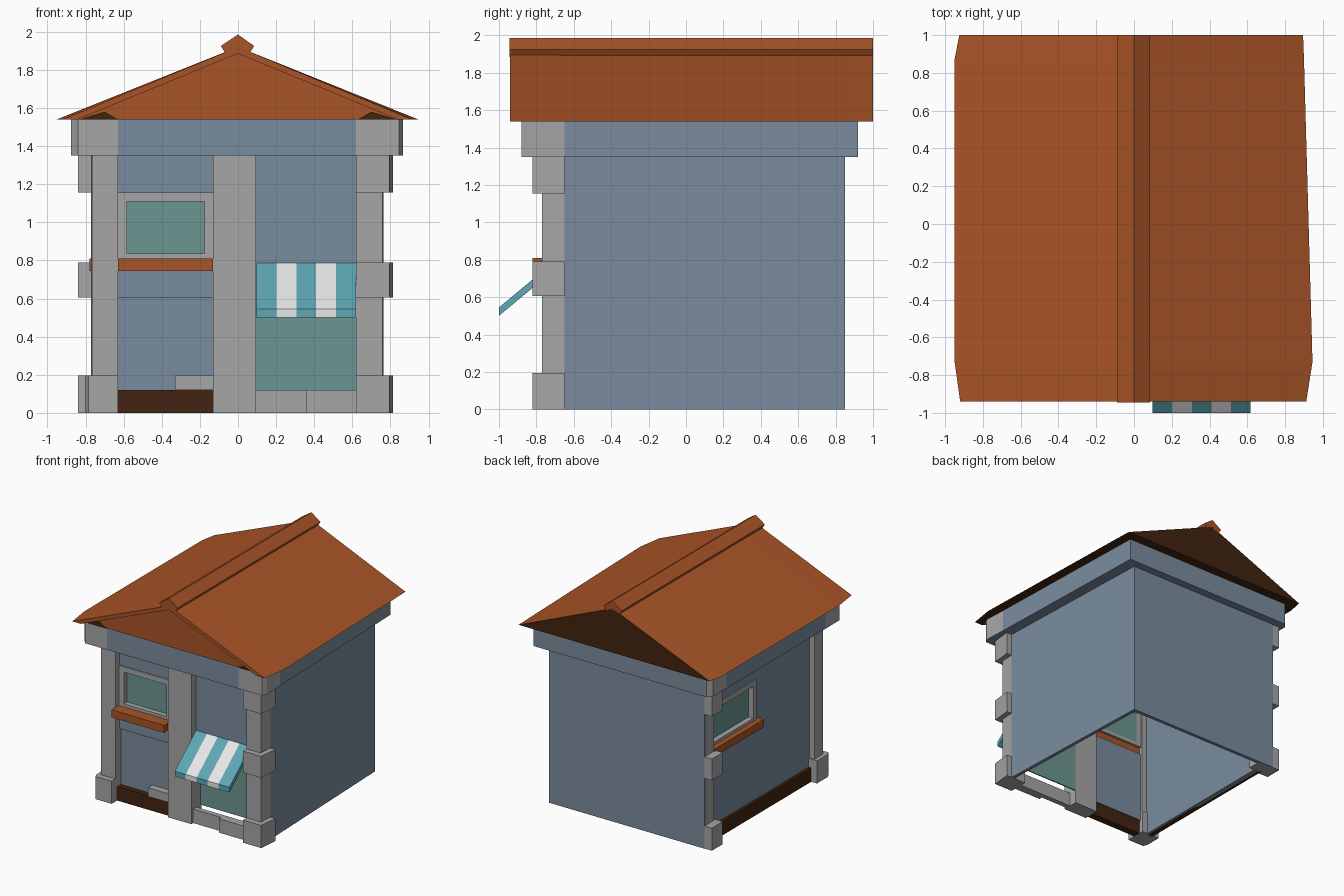
import bpy, bmesh
from mathutils import Vector

if "Cube" in bpy.data.objects:
    bpy.data.objects.remove(bpy.data.objects["Cube"])


def material(name, rgb):
    m = bpy.data.materials.new(name)
    lin = [(c / 255 / 12.92) if c < 10.3 else ((c / 255 + 0.055) / 1.055) ** 2.4 for c in rgb]
    m.diffuse_color = (*lin, 1)
    m.use_nodes = True
    m.node_tree.nodes["Principled BSDF"].inputs["Base Color"].default_value = m.diffuse_color
    return m


BLUE = material("slate_blue_wall", (122, 140, 158))
GREY = material("grey_stone", (166, 166, 166))
ORANGE = material("terracotta", (169, 84, 39))
BROWN = material("dark_brown_wood", (66, 36, 16))
TEAL = material("teal_cloth", (94, 167, 181))
WHITE = material("white_cloth", (242, 242, 242))
GLASS = material("green_glass", (108, 150, 145))


def finish(name, bm, mats):
    bmesh.ops.recalc_face_normals(bm, faces=bm.faces)
    me = bpy.data.meshes.new(name)
    bm.to_mesh(me)
    bm.free()
    for m in mats:
        me.materials.append(m)
    ob = bpy.data.objects.new(name, me)
    bpy.context.collection.objects.link(ob)
    return ob


def prism(name, points, offset, mats, rule=None):
    """Extrude a closed 3D outline by an offset; rule picks a material per face."""
    bm = bmesh.new()
    a = [bm.verts.new(p) for p in points]
    b = [bm.verts.new(Vector(p) + Vector(offset)) for p in points]
    bm.faces.new(a)
    bm.faces.new(b)
    n = len(a)
    for i in range(n):
        bm.faces.new((a[i], a[(i + 1) % n], b[(i + 1) % n], b[i]))
    bmesh.ops.recalc_face_normals(bm, faces=bm.faces)
    if rule:
        bm.normal_update()
        for f in bm.faces:
            f.material_index = rule(f.calc_center_median(), f.normal)
    return finish(name, bm, mats)


def plan(name, pts, z0, z1, mat):
    return prism(name, [(x, y, z0) for x, y in pts], (0, 0, z1 - z0), [mat])


def box(name, x0, x1, y0, y1, z0, z1, mat):
    return plan(name, [(x0, y0), (x1, y0), (x1, y1), (x0, y1)], z0, z1, mat)


# Outer walls, open underneath; the right wall tapers in toward the back
plan("right_wall", [(0.762, -0.65), (0.71, 0.85), (0.68, 0.85), (0.732, -0.65)], 0, 1.36, BLUE)
box("back_wall", -0.77, 0.70, 0.82, 0.85, 0, 1.36, BLUE)
box("left_wall_front_part", -0.72, -0.68, -0.66, 0.08, 0, 1.36, BLUE)
box("left_wall_lower", -0.72, -0.68, 0.08, 0.74, 0, 0.80, BLUE)
box("left_wall_upper", -0.72, -0.68, 0.08, 0.74, 1.15, 1.36, BLUE)
box("left_base_board", -0.745, -0.70, -0.66, 0.74, 0, 0.12, BROWN)

# Corner pillars and the central pillar
plan("front_right_pillar", [(0.62, -0.77), (0.757, -0.77), (0.763, -0.65), (0.62, -0.65)], 0, 1.36, GREY)
plan("front_left_pillar", [(-0.765, -0.77), (-0.63, -0.77), (-0.63, -0.65), (-0.77, -0.65)], 0, 1.36, GREY)
box("back_left_pillar", -0.77, -0.63, 0.72, 0.845, 0, 1.36, GREY)
box("central_pillar", -0.13, 0.095, -0.77, -0.63, 0, 1.36, GREY)

# Stone blocks on the corners
for i, (z0, z1) in enumerate([(0, 0.195), (0.605, 0.79), (1.155, 1.35)]):
    plan(f"front_right_block_{i}", [(0.62, -0.82), (0.795, -0.82), (0.812, -0.65), (0.62, -0.65)], z0, z1, GREY)
    box(f"back_left_block_{i}", -0.84, -0.75, 0.70, 0.848, z0, z1, GREY)
plan("front_left_foot", [(-0.785, -0.82), (-0.63, -0.82), (-0.63, -0.64), (-0.80, -0.64), (-0.80, -0.78)],
     0, 0.195, GREY)

# Cornice with stone corners
cornice = [(-0.84, -0.88), (-0.63, -0.88), (0.62, -0.88), (0.845, -0.88), (0.865, -0.84), (0.857, -0.65),
           (0.81, 0.92), (-0.84, 0.92), (-0.875, 0.88), (-0.875, 0.70), (-0.875, -0.65), (-0.875, -0.84)]


def cornice_rule(c, n):
    front = c.y < -0.65 and abs(c.x) > 0.6
    back = c.x < -0.8 and c.y > 0.7
    return 1 if (front or back) and abs(n.z) < 0.5 else 0


prism("cornice", [(x, y, 1.35) for x, y in cornice], (0, 0, 0.189), [BLUE, GREY], cornice_rule)


# Windows: stone frame around a recessed pane
def window(name, a0, a1, z0, z1, border, side):
    def part(label, u0, u1, d0, d1, w0, w1, mat):
        if side:
            box(label, d0, d1, u0, u1, w0, w1, mat)
        else:
            box(label, u0, u1, d0, d1, w0, w1, mat)
    d = -0.73 if side else -0.72
    part(name + "_jamb_a", a0, a0 + border, d, d + 0.06, z0, z1, GREY)
    part(name + "_jamb_b", a1 - border, a1, d, d + 0.06, z0, z1, GREY)
    part(name + "_head", a0 + border, a1 - border, d, d + 0.06, z1 - border, z1, GREY)
    part(name + "_foot", a0 + border, a1 - border, d, d + 0.06, z0, z0 + 0.03, GREY)
    part(name + "_pane", a0 + border, a1 - border, d + 0.045, d + 0.055, z0 + 0.03, z1 - border, GLASS)


window("front_window", -0.63, -0.13, 0.805, 1.155, 0.047, False)
window("side_window", 0.08, 0.72, 0.805, 1.155, 0.047, True)
box("front_window_sill", -0.63, -0.13, -0.82, -0.68, 0.745, 0.81, ORANGE)
box("side_window_sill", -0.778, -0.69, 0.05, 0.72, 0.745, 0.81, ORANGE)

# Front left bay
box("left_bay_upper_wall", -0.63, -0.13, -0.71, -0.67, 1.155, 1.36, BLUE)
box("left_bay_beam", -0.63, -0.13, -0.71, -0.67, 0.605, 0.745, BLUE)
box("left_bay_panel", -0.63, -0.13, -0.695, -0.67, 0.12, 0.605, BLUE)
box("left_bay_base", -0.63, -0.13, -0.745, -0.68, 0, 0.12, BROWN)
box("left_bay_stone", -0.33, -0.13, -0.755, -0.69, 0.12, 0.195, GREY)

# Front right shop bay
box("shop_upper_wall", 0.095, 0.62, -0.71, -0.67, 0.785, 1.36, BLUE)
box("shop_glass", 0.095, 0.62, -0.645, -0.635, 0.12, 0.80, GLASS)
box("shop_base_left", 0.095, 0.36, -0.745, -0.70, 0, 0.12, GREY)
box("shop_base_right", 0.36, 0.62, -0.775, -0.70, 0, 0.12, GREY)

# Striped awning
profile = [(-0.705, 0.79), (-1.0, 0.545), (-1.0, 0.50), (-0.705, 0.745)]
stripe = 0.52 / 5
for i in range(5):
    prism(f"awning_stripe_{i}", [(0.098 + i * stripe, y, z) for y, z in profile],
          (stripe, 0, 0), [WHITE if i % 2 else TEAL])

# Gable roof: rows of (y, left eave, right eave) joined along the ridge
EAVE, RIDGE = 1.54, 1.92
rows = [(-0.94, -0.92, 0.912), (-0.73, -0.95, 0.945), (0.87, -0.95, 0.90), (1.0, -0.925, 0.895)]
bm = bmesh.new()
grid = [[bm.verts.new(p) for p in ((l, y, EAVE), (0, y, RIDGE), (r, y, EAVE))] for y, l, r in rows]
for p, q in zip(grid, grid[1:]):
    for k in (0, 1):
        bm.faces.new((p[k], q[k], q[k + 1], p[k + 1]))
# front gable set back behind sloping edge boards
rim, deep = [[bm.verts.new(p) for p in ((-0.84, y, EAVE), (0, y, RIDGE - 0.035), (0.835, y, EAVE))]
             for y in (-0.94, -0.89)]
for k in (0, 1):
    bm.faces.new((grid[0][k], grid[0][k + 1], rim[k + 1], rim[k]))
    bm.faces.new((rim[k], rim[k + 1], deep[k + 1], deep[k]))
bm.faces.new(deep)
# dark underside and back gable
under = bm.faces.new([grid[0][0], rim[0], deep[0], deep[2], rim[2], grid[0][2]]
                     + [r[2] for r in grid[1:]] + [r[0] for r in reversed(grid[1:])])
back = bm.faces.new(grid[-1])
under.material_index = back.material_index = 1
finish("roof", bm, [ORANGE, BROWN])

# Ridge cap and small dark corner pieces of the front gable
cap = [(-0.09, 1.925), (0, 1.985), (0.085, 1.925), (0.06, 1.885), (0, 1.91), (-0.065, 1.885)]
prism("ridge_cap", [(x, -0.945, z) for x, z in cap], (0, 1.945, 0), [ORANGE])
for s, label in ((-1, "left"), (1, "right")):
    prism(f"gable_corner_{label}", [(s * x, -0.898, z) for x, z in ((0.83, 1.54), (0.70, 1.58), (0.63, 1.54))],
          (0, 0.006, 0), [BROWN])
